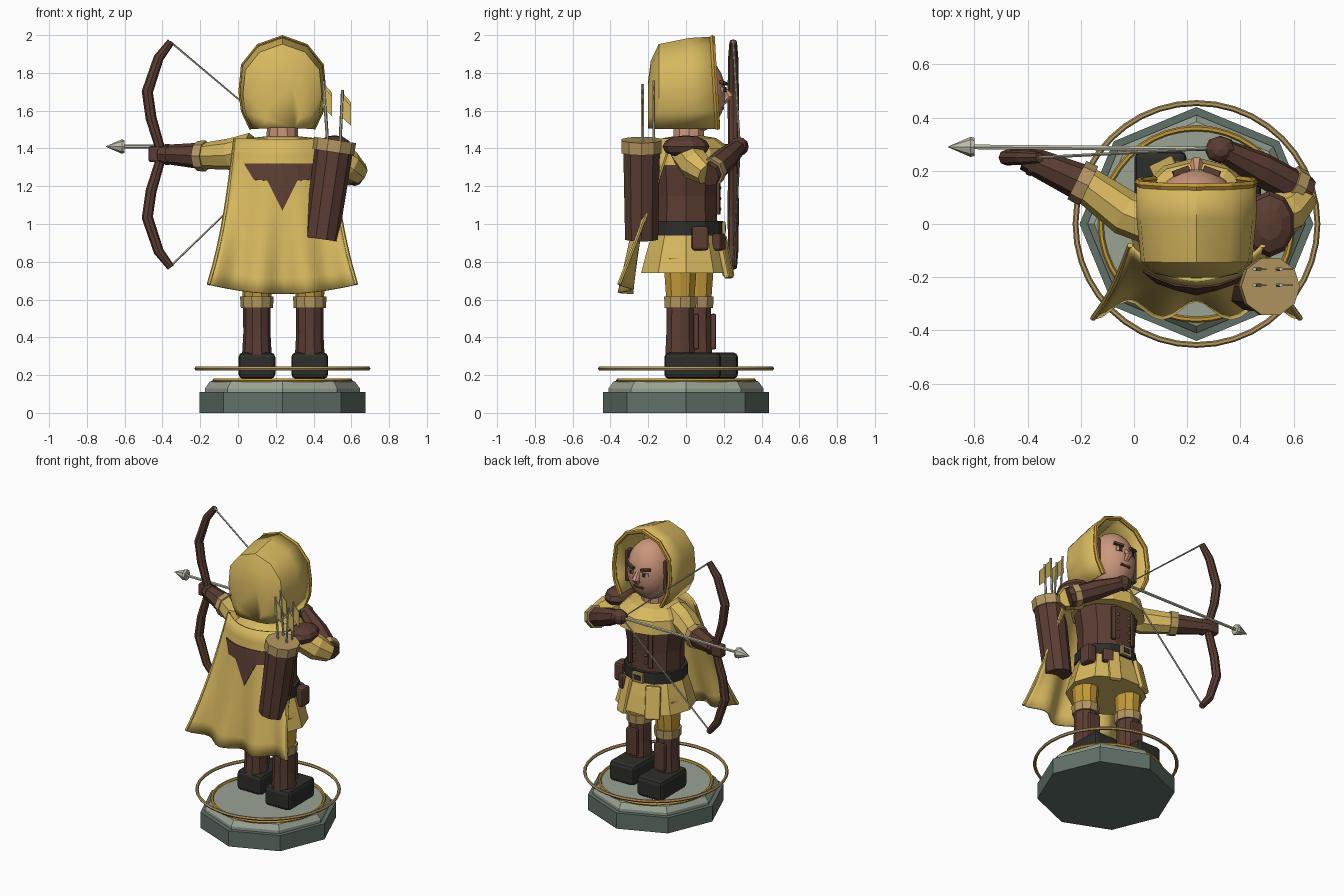
import bpy, bmesh, math
from mathutils import Vector, Euler

if "Cube" in bpy.data.objects:
    bpy.data.objects.remove(bpy.data.objects["Cube"])

C = 0.235  # x of the figure's axis


def material(name, r, g, b):
    m = bpy.data.materials.new(name)
    m.diffuse_color = (r, g, b, 1)
    m.use_nodes = True
    m.node_tree.nodes["Principled BSDF"].inputs["Base Color"].default_value = m.diffuse_color
    return m


YELLOW = material("yellow cloth", 0.68, 0.48, 0.115)
GOLD = material("gold trim", 0.55, 0.32, 0.04)
BROWN = material("brown leather", 0.105, 0.047, 0.033)
TAN = material("tan leather", 0.46, 0.31, 0.12)
SKIN = material("skin", 0.60, 0.31, 0.20)
DARK = material("dark leather", 0.027, 0.028, 0.024)
SLATE = material("slate", 0.12, 0.165, 0.14)
STONE = material("stone", 0.32, 0.37, 0.30)
PALE = material("pale metal", 0.52, 0.51, 0.40)


def finish(name, bm, mat, smooth=False):
    bmesh.ops.recalc_face_normals(bm, faces=bm.faces[:])
    me = bpy.data.meshes.new(name)
    bm.to_mesh(me)
    bm.free()
    me.materials.append(mat)
    ob = bpy.data.objects.new(name, me)
    bpy.context.collection.objects.link(ob)
    if smooth:
        bpy.ops.object.select_all(action='DESELECT')
        ob.select_set(True)
        bpy.context.view_layer.objects.active = ob
        bpy.ops.object.shade_smooth_by_angle(angle=math.radians(35))
    return ob


def sweep(name, pts, radii, mat, n=8, closed=False, smooth=False):
    """Sweep an n-sided ellipse along points."""
    bm = bmesh.new()
    pts = [Vector(p) for p in pts]
    if not isinstance(radii, list):
        radii = [radii] * len(pts)
    span = pts[-1] - pts[0]
    ref = Vector((1, 0, 0)) if abs(span.y) > 0.9 * span.length and not closed else Vector((0, 1, 0))
    if closed == 'flat':
        ref = Vector((0, 0, 1))
    k, rings = len(pts), []
    for i, p in enumerate(pts):
        a = pts[i - 1] if closed or i else p
        b = pts[(i + 1) % k] if closed or i < k - 1 else p
        t = (b - a).normalized()
        u = t.cross(ref).normalized()
        w = t.cross(u)
        r = radii[i]
        rx, ry = r if isinstance(r, tuple) else (r, r)
        rings.append([bm.verts.new(p + u * rx * math.cos(j * math.tau / n) + w * ry * math.sin(j * math.tau / n))
                      for j in range(n)])
    for i in range(k if closed else k - 1):
        A, B = rings[i], rings[(i + 1) % k]
        for j in range(n):
            bm.faces.new((A[j], A[(j + 1) % n], B[(j + 1) % n], B[j]))
    if not closed:
        bm.faces.new(rings[0])
        bm.faces.new(rings[-1])
    return finish(name, bm, mat, smooth)


def loft(name, x, y, rings, mat, n=10, smooth=False):
    """Stack of horizontal ellipses (z, rx, ry)."""
    return sweep(name, [(x, y, r[0]) for r in rings], [(r[1], r[2]) for r in rings], mat, n, smooth=smooth)


def ring(name, z, r, tube, mat):
    pts = [(C + r * math.cos(a * math.tau / 40), r * math.sin(a * math.tau / 40), z) for a in range(40)]
    return sweep(name, pts, tube, mat, 6, closed='flat', smooth=True)


def box(name, loc, size, mat, bevel=0.0, rot=(0, 0, 0)):
    bm = bmesh.new()
    bmesh.ops.create_cube(bm, size=1)
    bmesh.ops.scale(bm, vec=size, verts=bm.verts[:])
    if bevel:
        bmesh.ops.bevel(bm, geom=bm.edges[:], offset=bevel, segments=2, affect='EDGES', profile=0.5)
    bmesh.ops.rotate(bm, matrix=Euler(rot).to_matrix(), verts=bm.verts[:])
    bmesh.ops.translate(bm, vec=loc, verts=bm.verts[:])
    return finish(name, bm, mat)


def ball(name, loc, size, mat, u=12, v=8, smooth=False):
    bm = bmesh.new()
    bmesh.ops.create_uvsphere(bm, u_segments=u, v_segments=v, radius=1)
    bmesh.ops.scale(bm, vec=size, verts=bm.verts[:])
    bmesh.ops.translate(bm, vec=loc, verts=bm.verts[:])
    return finish(name, bm, mat, smooth)


def sheet(name, rows, mat, thick, smooth=False, cap=False):
    """Grid of points with thickness."""
    bm = bmesh.new()
    vs = [[bm.verts.new(p) for p in row] for row in rows]
    for A, B in zip(vs, vs[1:]):
        for j in range(len(A) - 1):
            bm.faces.new((A[j], A[j + 1], B[j + 1], B[j]))
    if cap:
        bm.faces.new(vs[-1])
    ob = finish(name, bm, mat, smooth)
    m = ob.modifiers.new("thickness", 'SOLIDIFY')
    m.thickness = thick
    m.offset = 0
    return ob


# Pedestal and rings
loft("pedestal", C, 0, [(0, .44, .44), (.11, .44, .44)], SLATE, 8)
loft("pedestal_top", C, 0, [(.11, .41, .41), (.13, .41, .41), (.165, .385, .385), (.17, .37, .37)], STONE, 8)
ring("pedestal_trim", .172, .36, .011, GOLD)
ring("floating_ring", .235, .455, .011, TAN)

# Legs and boots
for side, x, y in (("left", .10, .06), ("right", .38, -.03)):
    box(side + "_foot", (x, y + .065, .25), (.195, .30, .14), DARK, .025)
    loft(side + "_boot", x, y, [(.28, .08, .085), (.42, .072, .078), (.57, .073, .077)], BROWN)
    loft(side + "_cuff", x, y, [(.555, .085, .088), (.615, .089, .09)], TAN)
    loft(side + "_thigh", x, y, [(.6, .075, .078), (.82, .088, .095)], GOLD)
    box(side + "_shin_guard", (x, y + .085, .43), (.085, .03, .19), BROWN, .01)

# Tunic, belt and torso
loft("tunic_skirt", C, 0, [(.74, .265, .25), (.85, .235, .22), (.96, .20, .185)], YELLOW)
loft("torso", C, 0, [(.95, .19, .175), (1.15, .19, .172), (1.3, .215, .18), (1.4, .2, .16), (1.43, .12, .1)], BROWN)
loft("belt", C, 0, [(.94, .21, .197), (1.015, .208, .195)], DARK, 12)
box("buckle", (C, .2, .978), (.085, .02, .07), TAN, .006)
box("buckle_centre", (C, .209, .978), (.05, .008, .036), DARK)
box("hip_pouch", (C + .21, .075, .925), (.07, .09, .13), BROWN, .015)
box("front_pouch", (C + .13, .175, .905), (.07, .05, .09), BROWN, .012, (0, 0, -.5))
box("left_flap", (C - .12, .205, .83), (.10, .03, .22), YELLOW, .01, (.22, 0, .45))
box("right_flap", (C + .10, .205, .83), (.08, .03, .24), YELLOW, .01, (.22, 0, -.4))
for s in (-1, 1):
    for i in range(4):
        ball("chest_stud", (C + s * .045, .178, 1.08 + i * .055), (.01, .01, .01), TAN, 6, 4)
    box("chest_strap", (C + s * .08, .172, 1.17), (.03, .018, .24), BROWN, .004, (0, 0, -s * .25))

# Mantle around the shoulders and neck
loft("mantle", C, .02, [(1.31, .245, .23), (1.4, .23, .215), (1.455, .17, .14), (1.465, .08, .08)], YELLOW, 12)
loft("neck", C, .015, [(1.42, .085, .085), (1.58, .08, .085)], SKIN)


# Cape with waved hem
def cape_point(u, v):
    half = .25 + .09 * v + .05 * v ** 3
    y = (1 - v) * (-.21 + .13 * u * u) + v * (-.32 + .035 * v * math.cos(3 * math.pi * u))
    return (C + u * half, y, 1.45 - v * (.82 - .05 * u * u))


US = [i / 12 - 1 for i in range(25)]
sheet("cape", [[cape_point(u, j / 10) for u in US] for j in range(11)], YELLOW, .014, True)
for s in (-1, 1):
    sweep("cape_edge", [cape_point(s, j / 8) for j in range(9)], .011, YELLOW, 6)
# Pointed leather patch under the collar
tips = ((-.2, 1.315), (-.15, 1.235), (-.08, 1.23), (0, 1.07), (.08, 1.23), (.15, 1.235), (.2, 1.315))


def on_cape(x, z):
    v = (1.45 - z) / .81
    return (C + x, cape_point(x / (.25 + .09 * v), v)[1] - .011, z)


sheet("cape_patch", [[on_cape(x, z + (1.32 - z) * t / 3) for x, z in tips] for t in range(4)], BROWN, .008)

# Head and face
ball("head", (C, .055, 1.69), (.155, .155, .205), SKIN, 16, 12, True)
sweep("nose", [(C, .19, 1.73), (C, .228, 1.675), (C, .2, 1.645)], [.012, .026, .016], SKIN, 6)
for s in (-1, 1):
    box("eye_white", (C + s * .055, .198, 1.712), (.042, .012, .024), PALE, 0, (0, 0, -s * .35))
    box("pupil", (C + s * .053, .206, 1.712), (.018, .009, .024), DARK, 0, (0, 0, -s * .35))
    box("brow", (C + s * .058, .199, 1.746), (.065, .022, .016), BROWN, 0, (0, -s * .15, -s * .35))
    box("sideburn", (C + s * .15, .085, 1.69), (.03, .06, .22), BROWN, .008)
box("mouth", (C, .192, 1.612), (.07, .02, .014), BROWN)

# Hood: half outline mirrored, shrinking towards the back
half = [(.16, 1.505), (.205, 1.6), (.218, 1.7), (.205, 1.84), (.125, 1.94)]
outline = [(-x, z) for x, z in half] + [(0, 1.985)] + [(x, z) for x, z in reversed(half)]


def hood_row(y, sx, sz):
    return [(C + x * sx, y - (z - 1.51) * .06 * (y > .1), 1.51 + (z - 1.51) * sz) for x, z in outline]


sheet("hood", [hood_row(*r) for r in ((.165, 1, 1), (.02, 1, .985), (-.14, .93, .92), (-.18, .72, .74), (-.195, .4, .5))],
      YELLOW, .014, True, True)
sweep("hood_rim", hood_row(.168, 1, 1), .015, GOLD, 6)

# Bow arm
sweep("bow_sleeve", [(.08, -.0, 1.4), (-.03, .04, 1.37), (-.19, .155, 1.36)], [.085, .085, .068], YELLOW)
sweep("bow_bracer", [(-.18, .148, 1.36), (-.41, .25, 1.37)], [.072, .048], BROWN)
sweep("bow_cuff", [(-.17, .143, 1.36), (-.215, .165, 1.36)], [.082, .08], TAN)
sweep("wrist_band", [(-.365, .23, 1.368), (-.385, .239, 1.368)], .056, BROWN)
box("bow_hand", (-.43, .255, 1.37), (.09, .06, .085), BROWN, .015)

# Drawing arm
ball("shoulder_pad", (.51, 0, 1.41), (.095, .125, .06), BROWN, 10, 6)
sweep("draw_sleeve", [(.47, 0, 1.38), (.58, .05, 1.31), (.64, .11, 1.265)], [.085, .085, .06], YELLOW)
sweep("draw_bracer", [(.645, .115, 1.26), (.48, .205, 1.34), (.34, .275, 1.405)], [.066, .065, .045], BROWN)
sweep("draw_cuff", [(.62, .13, 1.275), (.585, .15, 1.29)], [.078, .077], TAN)
ball("draw_hand", (.325, .28, 1.41), (.06, .052, .05), BROWN, 8, 6)

# Bow, string and nocked arrow
limb = [(-.355, 1.965), (-.42, 1.88), (-.48, 1.7), (-.46, 1.56), (-.415, 1.41)]
path = limb + [(x, 2.735 - z) for x, z in reversed(limb)]
sweep("bow", [(x, .25, z) for x, z in path], [.02, .027, .03, .029, .026, .026, .029, .03, .027, .02], BROWN, 8)
sweep("bow_string", [(-.36, .25, 1.965), (.30, .285, 1.41), (-.36, .25, .775)], .006, PALE, 5)
sweep("arrow_shaft", [(.33, .282, 1.41), (-.61, .29, 1.41)], .01, PALE, 6)
sweep("arrow_head", [(-.6, .29, 1.41), (-.615, .29, 1.41), (-.70, .29, 1.41)], [.034, .038, .001], PALE, 8)

# Quiver with spare arrows
low, top = Vector((.44, -.235, .92)), Vector((.508, -.235, 1.40))
sweep("quiver", [low, top], [.092, .102], BROWN, 10)
sweep("quiver_collar", [top - Vector((.004, 0, .02)), top + Vector((.006, 0, .045))], .112, TAN, 10)
for i, dx in enumerate((-.03, .03)):
    for j, dy in enumerate((.065, .005)):
        base = top + Vector((dx, dy, -.02))
        tip = base + Vector((-.025 + .04 * i, 0, .38 - .05 * i - .02 * j))
        sweep("spare_arrow", [base, tip], .008, PALE, 6)
        f = tip - Vector((0, 0, .02))
        sheet("fletching", [[f + Vector((-.004, 0, .01)), f + Vector((.045, 0, -.045))],
                            [f + Vector((-.008, 0, -.1)), f + Vector((.045, 0, -.15))]], YELLOW, .006)
